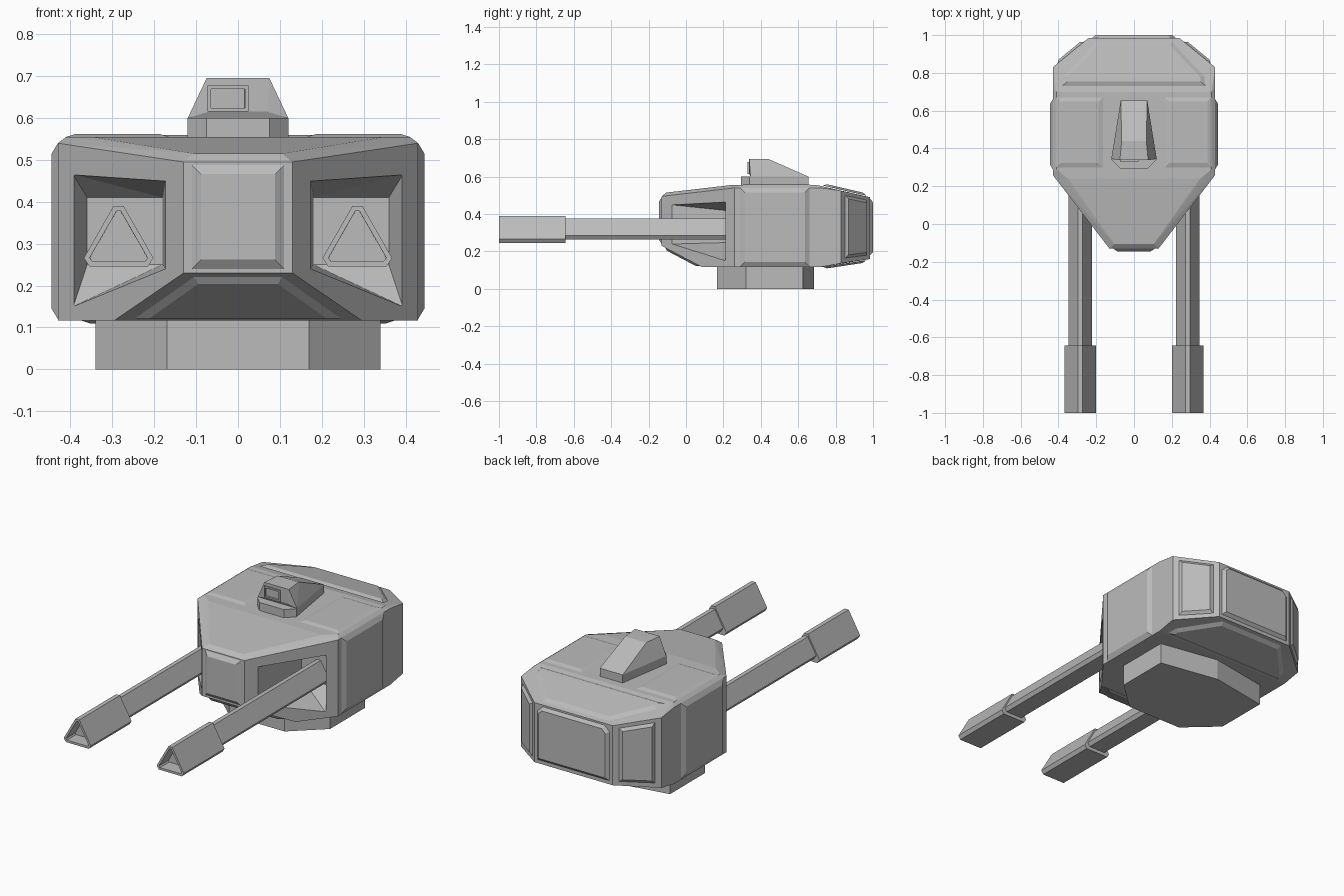
import bpy, bmesh
from mathutils import Vector

old = bpy.data.objects.get("Cube")
if old:
    bpy.data.objects.remove(old, do_unlink=True)


def make_material(name, value):
    mat = bpy.data.materials.new(name)
    mat.use_nodes = True
    color = (value, value, value, 1)
    mat.diffuse_color = color
    mat.node_tree.nodes["Principled BSDF"].inputs["Base Color"].default_value = color
    return mat


grey = make_material("armour_grey", 0.5)
CENTRE = Vector((0, 0.42, 0.335))


def finish(name, bm):
    bmesh.ops.recalc_face_normals(bm, faces=bm.faces)
    mesh = bpy.data.meshes.new(name)
    bm.to_mesh(mesh)
    bm.free()
    mesh.materials.append(grey)
    obj = bpy.data.objects.new(name, mesh)
    bpy.context.collection.objects.link(obj)
    return obj


def mirrored(points):
    return list(points) + [(-x, y, z) for x, y, z in points]


def add_solid(bm, points):
    """Convex solid around the points, with flat regions merged."""
    verts = [bm.verts.new(p) for p in points]
    bmesh.ops.convex_hull(bm, input=verts)
    bmesh.ops.dissolve_limit(bm, angle_limit=0.02, verts=bm.verts, edges=bm.edges)


def solid(name, points):
    bm = bmesh.new()
    add_solid(bm, points)
    return finish(name, bm)


def plate(name, points, height, inset):
    """Raised armour plate with sloped rims, facing away from the hull centre."""
    bm = bmesh.new()
    face = bm.faces.new([bm.verts.new(p) for p in points])
    face.normal_update()
    if face.normal.dot(face.calc_center_median() - CENTRE) < 0:
        face.normal_flip()
    bmesh.ops.inset_individual(bm, faces=[face], thickness=inset, depth=height,
                               use_even_offset=True)
    mesh = bpy.data.meshes.new(name)
    bm.to_mesh(mesh)
    bm.free()
    mesh.materials.append(grey)
    bpy.context.collection.objects.link(bpy.data.objects.new(name, mesh))


# Hull
hull = solid("hull", mirrored([
    (.13, -.13, .495), (.13, -.13, .23), (.105, -.105, .515),
    (.35, .24, .555), (.43, .26, .54), (.43, .26, .117), (.295, .085, .117),
    (.41, .29, .555), (.41, .70, .555), (.43, .72, .54), (.43, .83, .525),
    (.24, .985, .49), (.24, .985, .16), (.43, .83, .137), (.43, .72, .117)]))

# Gun recesses cut into the slanted front sides
out = Vector((.79, -.61, 0)) * .004
mouth = [(.17, -.078, .45), (.39, .208, .465), (.39, .208, .15), (.17, -.078, .24)]
back = [(.18, .30, .41), (.36, .30, .41), (.36, .30, .25), (.18, .30, .25)]
pocket = [tuple(Vector(p) + out) for p in mouth] + back
bm = bmesh.new()
for s in (1, -1):
    add_solid(bm, [(s * x, y, z) for x, y, z in pocket])
cutter = finish("recess_cutter", bm)
cutter.hide_render = True
mod = hull.modifiers.new("recesses", "BOOLEAN")
mod.operation = "DIFFERENCE"
mod.solver = "EXACT"
mod.object = cutter
bpy.context.view_layer.objects.active = hull
bpy.ops.object.modifier_apply(modifier=mod.name)
bpy.data.objects.remove(cutter, do_unlink=True)

# Central armour plates
plate("front_plate", [(-.11, -.13, .24), (.11, -.13, .24), (.11, -.13, .488),
                      (-.11, -.13, .488)], .015, .022)
plate("lower_front_plate", [(-.105, -.112, .2205), (.105, -.112, .2205),
                            (.245, .075, .122), (-.245, .075, .122)], .01, .018)
plate("rear_plate", [(-.22, .985, .18), (.22, .985, .18), (.22, .985, .45), (.19, .985, .48),
                     (-.19, .985, .48), (-.22, .985, .45)], .015, .016)

# Sloped plates over and under the rear
for name, z0, slope in (("rear_roof_plate", .555, -.232), ("rear_belly_plate", .117, .15)):
    half = [(.38, .73), (.37, .785), (.2, .965)]
    outline = half + [(-x, y) for x, y in reversed(half)]
    plate(name, [(x, y, z0 + slope * (y - .72)) for x, y in outline], .012, .022)

# Base ring under the hull
outline = [(.17, .165), (.34, .32), (.34, .625), (0, .685)]
solid("base", mirrored([(x, y, z) for x, y in outline for z in (0, .125)]))

# Sight on the roof
outline = [(.075, .295), (.12, .34), (.07, .655)]
solid("sight_base", mirrored([(x, y, z) for x, y in outline for z in (.55, .6)]))
solid("sight_housing", mirrored([(.12, .345, .6), (.07, .655, .6), (.07, .338, .615),
                                 (.075, .338, .695), (.065, .44, .695)]))
bm = bmesh.new()
add_solid(bm, [(x, y, z) for x in (-.073, .025) for y in (.33, .35) for z in (.615, .678)])
front = min(bm.faces, key=lambda f: f.calc_center_median().y)
bmesh.ops.inset_individual(bm, faces=[front], thickness=.012)
bmesh.ops.inset_individual(bm, faces=[front], thickness=.001, depth=-.012)
finish("sight_lens", bm)


def tri_prism(name, cx, top, base, w, y0, y1, hollow=False):
    """Triangular tube with blunted corners along y."""
    half = [(.012, top), (w, base + .02), (w - .013, base)]
    bm = bmesh.new()
    add_solid(bm, [(cx + s * x, y, z) for x, z in half for s in (1, -1) for y in (y0, y1)])
    if hollow:
        front = min(bm.faces, key=lambda f: f.calc_center_median().y)
        bmesh.ops.inset_individual(bm, faces=[front], thickness=.014)
        bmesh.ops.inset_individual(bm, faces=[front], thickness=.0005, depth=-.08)
    finish(name, bm)


# Paired parts
for s, side in ((1, "left"), (-1, "right")):
    tri_prism(side + "_barrel", s * .285, .376, .265, .063, -.66, .31)
    tri_prism(side + "_muzzle", s * .285, .39, .246, .083, -1, -.643, True)
    plate(side + "_side_plate", [(s * .43, .29, .12), (s * .43, .66, .12),
                                 (s * .43, .66, .54), (s * .43, .29, .54)], .015, .025)
    plate(side + "_roof_plate", [(s * .165, .3, .555), (s * .41, .3, .555),
                                 (s * .41, .67, .555), (s * .165, .67, .555)], .007, .022)
    plate(side + "_rear_corner_plate", [(s * .405, .85, .165), (s * .265, .965, .18),
                                        (s * .265, .965, .475), (s * .405, .85, .50)],
          .012, .016)
